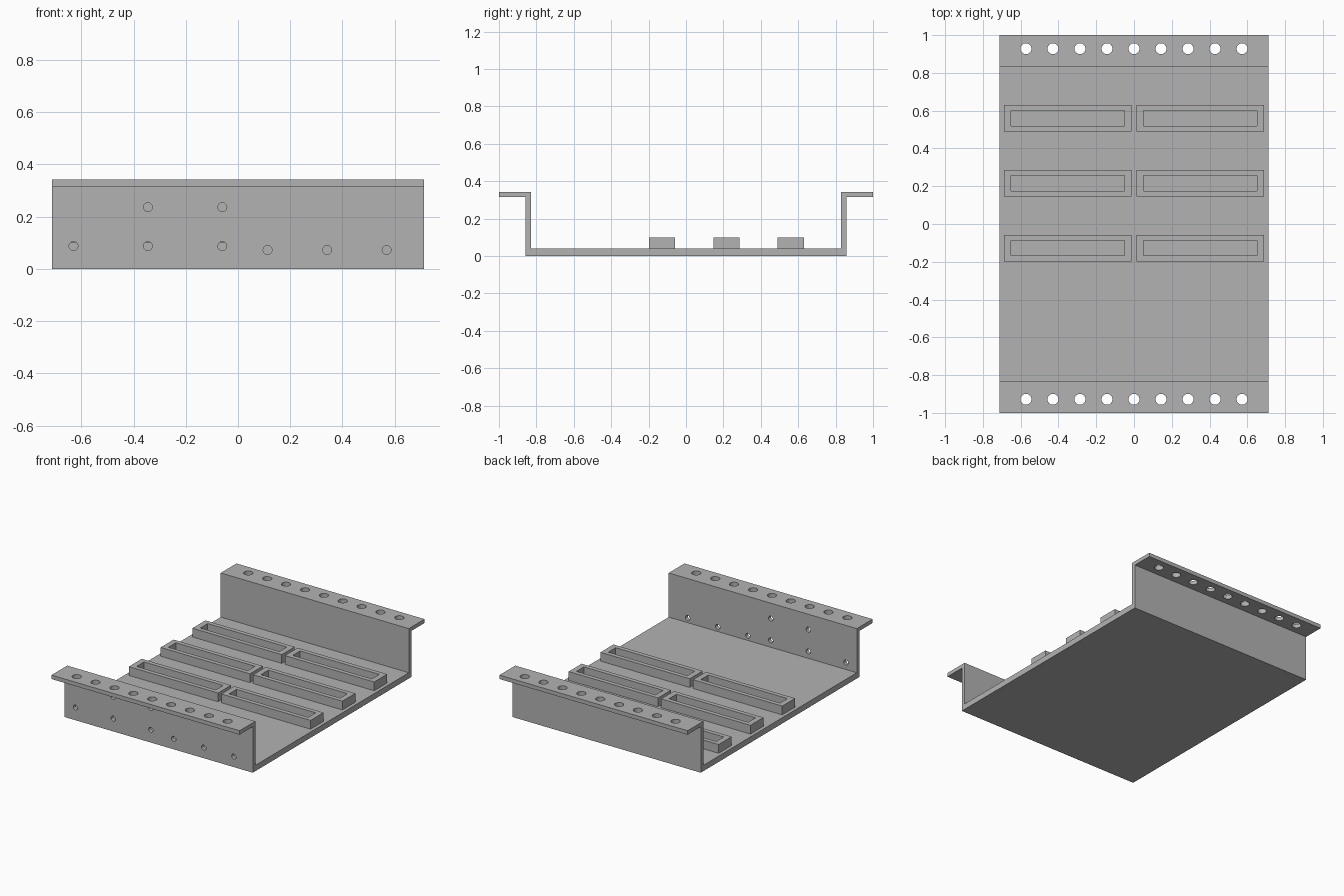
import bpy
import bmesh

if "Cube" in bpy.data.objects:
    bpy.data.objects.remove(bpy.data.objects["Cube"], do_unlink=True)

GREY = (0.45, 0.45, 0.45, 1)
HALF_X = 0.712
FLOOR = 0.04

metal = bpy.data.materials.new("plain grey")
metal.use_nodes = True
metal.diffuse_color = GREY
metal.node_tree.nodes["Principled BSDF"].inputs["Base Color"].default_value = GREY


def add_object(name, bm):
    bmesh.ops.recalc_face_normals(bm, faces=bm.faces)
    mesh = bpy.data.meshes.new(name)
    bm.to_mesh(mesh)
    bm.free()
    mesh.materials.append(metal)
    obj = bpy.data.objects.new(name, mesh)
    bpy.context.collection.objects.link(obj)
    return obj


def make_tray():
    # Half of the folded section, mirrored into a full outline and extruded
    outer = [(0.857, 0), (0.857, 0.315), (1, 0.315), (1, 0.342)]
    inner = [(0.83, 0.342), (0.83, FLOOR)]
    half = outer + inner
    outline = half + [(-y, z) for y, z in reversed(half)]
    bm = bmesh.new()
    face = bm.faces.new([bm.verts.new((-HALF_X, y, z)) for y, z in outline])
    moved = bmesh.ops.extrude_face_region(bm, geom=[face], use_keep_orig=True)["geom"]
    verts = [v for v in moved if isinstance(v, bmesh.types.BMVert)]
    bmesh.ops.translate(bm, verts=verts, vec=(2 * HALF_X, 0, 0))
    return add_object("tray", bm)


def drill(target, points, radius, axis):
    # One cutter holding a cylinder for every hole
    bm = bmesh.new()
    for point in points:
        made = bmesh.ops.create_cone(bm, cap_ends=True, segments=32, radius1=radius,
                                     radius2=radius, depth=0.1)["verts"]
        if axis == "Y":
            for v in made:
                v.co.y, v.co.z = -v.co.z, v.co.y
        bmesh.ops.translate(bm, verts=made, vec=point)
    cutter = add_object("hole_cutter", bm)
    mod = target.modifiers.new("holes", "BOOLEAN")
    mod.operation = "DIFFERENCE"
    mod.solver = "EXACT"
    mod.object = cutter
    bpy.context.view_layer.objects.active = target
    bpy.ops.object.modifier_apply(modifier=mod.name)
    bpy.data.objects.remove(cutter, do_unlink=True)


def make_frame(name, x, y):
    # Open rectangular frame: loops run outside up, then inside down
    top = 0.1
    loops = [(0.338, 0.07, FLOOR), (0.338, 0.07, top),
             (0.3, 0.04, top), (0.3, 0.04, FLOOR)]
    bm = bmesh.new()
    rings = [[bm.verts.new((x + sx * w, y + sy * d, z))
              for sx, sy in ((-1, -1), (1, -1), (1, 1), (-1, 1))]
             for w, d, z in loops]
    for a, b in zip(rings, rings[1:] + rings[:1]):
        for i in range(4):
            j = (i + 1) % 4
            bm.faces.new((a[i], a[j], b[j], b[i]))
    return add_object(name, bm)


tray = make_tray()

# Mounting holes along both flanges
drill(tray, [(i * 0.143, side * 0.928, 0.328) for side in (-1, 1) for i in range(-4, 5)],
      0.029, "Z")

# Small holes in the front wall only
wall_holes = [(x, 0.087) for x in (-0.63, -0.345, -0.06)]
wall_holes += [(x, 0.236) for x in (-0.345, -0.06)]
wall_holes += [(x, 0.072) for x in (0.113, 0.341, 0.569)]
drill(tray, [(x, -0.845, z) for x, z in wall_holes], 0.017, "Y")

# Three rows of paired slot frames
for row, y in enumerate((-0.128, 0.216, 0.56), 1):
    for side, x in (("right", -0.35), ("left", 0.35)):
        make_frame(f"slot_frame_{side}_{row}", x, y)
